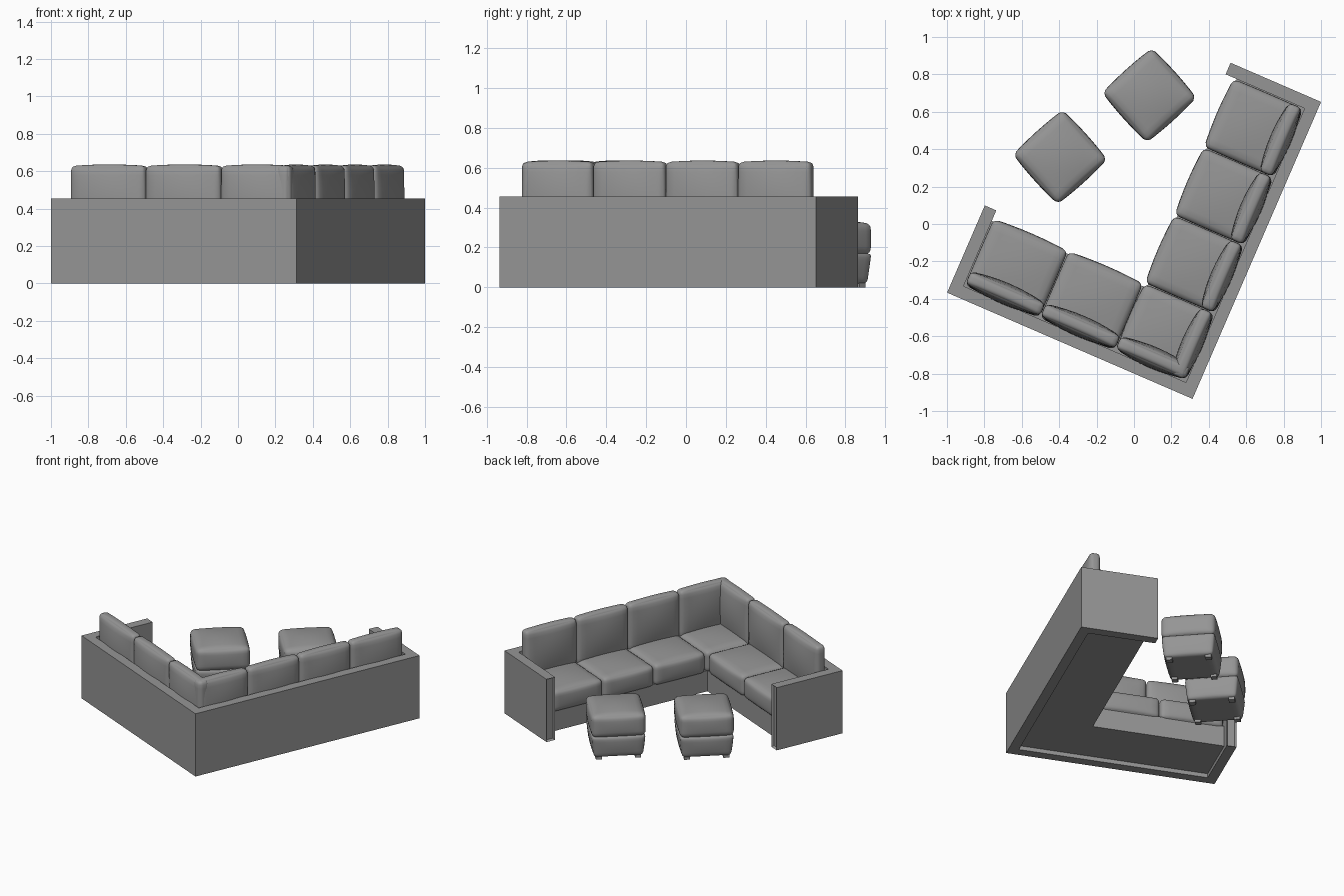
import bpy, bmesh, math
from mathutils import Vector

if "Cube" in bpy.data.objects:
    bpy.data.objects.remove(bpy.data.objects["Cube"])

fabric = bpy.data.materials.new("grey fabric")
fabric.use_nodes = True
GREY = (0.3, 0.3, 0.3, 1)
fabric.diffuse_color = GREY
fabric.node_tree.nodes["Principled BSDF"].inputs["Base Color"].default_value = GREY

CORNER, TURN = (0.313, -0.935, 0), math.radians(-23.4)   # outer corner of the sofa


def finish(name, bm, loc=CORNER, turn=TURN, smooth=True):
    bmesh.ops.recalc_face_normals(bm, faces=bm.faces)
    mesh = bpy.data.meshes.new(name)
    bm.to_mesh(mesh)
    bm.free()
    ob = bpy.data.objects.new(name, mesh)
    bpy.context.collection.objects.link(ob)
    mesh.materials.append(fabric)
    ob.location, ob.rotation_euler.z = loc, turn
    if smooth:
        bpy.ops.object.select_all(action='DESELECT')
        ob.select_set(True)
        bpy.context.view_layer.objects.active = ob
        bpy.ops.object.shade_smooth_by_angle(angle=math.radians(40))
    return ob


def prism(outline, z0, z1):
    """Extrude an outline of (run, depth) points measured from the sofa corner."""
    bm = bmesh.new()
    face = bm.faces.new([bm.verts.new((-a, b, z0)) for a, b in outline])
    top = bmesh.ops.extrude_face_region(bm, geom=[face])
    for v in top["geom"]:
        if isinstance(v, bmesh.types.BMVert):
            v.co.z = z1
    bmesh.ops.recalc_face_normals(bm, faces=bm.faces)
    return bm


def pillow(name, lo, hi, radius, bulge, loc=CORNER, turn=TURN, taper=0):
    """Rounded box whose sides swell by the bulge along each axis."""
    mid, half = (Vector(lo) + Vector(hi)) / 2, (Vector(hi) - Vector(lo)) / 2
    bm = bmesh.new()
    bmesh.ops.create_cube(bm, size=2)
    bmesh.ops.subdivide_edges(bm, edges=bm.edges, cuts=11, use_grid_fill=True)
    for v in bm.verts:
        t = Vector([math.sin(c * math.pi / 2) for c in v.co])
        p = Vector([t[i] * half[i] for i in range(3)])
        core = Vector([max(-half[i] + radius, min(half[i] - radius, p[i])) for i in range(3)])
        if (p - core).length > 0:
            p = core + (p - core).normalized() * radius
        for i in range(3):
            j, k = (i + 1) % 3, (i + 2) % 3
            p[i] += bulge[i] * t[i] * (1 - t[j] ** 2) * (1 - t[k] ** 2)
        s = 1 - taper * (1 - t.z) / 2
        v.co = mid + Vector((p.x * s, p.y * s, p.z))
    return finish(name, bm, loc, turn)


def run_pillow(name, a, b, z, radius, bulge):
    return pillow(name, (-a[1], b[0], z[0]), (-a[0], b[1], z[1]), radius, bulge)


# Back walls and arms in one shell, with shallow recesses on the arm fronts
W, LEN_A, LEN_B, ARM_A, ARM_B = 0.067, 1.43, 1.73, 0.508, 0.527
shell = prism([(0, 0), (LEN_A, 0), (LEN_A, ARM_A), (LEN_A - W, ARM_A), (LEN_A - W, W), (W, W),
               (W, LEN_B - W), (ARM_B, LEN_B - W), (ARM_B, LEN_B), (0, LEN_B)], 0, 0.455)
for f in list(shell.faces):
    c = f.calc_center_median()
    if abs(c.y - ARM_A) < 0.001 or abs(c.x + ARM_B) < 0.001:
        bmesh.ops.inset_region(shell, faces=[f], thickness=0.012, depth=-0.015)
finish("back_and_arms", shell, smooth=False)

# Plinth under the seats
FRONT = 0.462
finish("seat_base", prism([(W, W), (LEN_A - W, W), (LEN_A - W, FRONT - 0.015), (FRONT, FRONT - 0.015),
                           (FRONT, LEN_B - W), (W, LEN_B - W)], 0.03, 0.18), smooth=False)

# Seat and back cushions, along both runs
SEAT_Z, BACK_Z = (0.17, 0.32), (0.29, 0.628)
BACK = (0.083, 0.155)
long_cuts = [0.075, 0.466, 0.862, 1.258, 1.66]
short_cuts = [0.485, 0.923, 1.36]
G = 0.003
for n, (s, e) in enumerate(zip(long_cuts, long_cuts[1:])):
    span = (s + G, e - G)
    run_pillow(f"long_seat_{n}", (0.075, 0.478), span, SEAT_Z, 0.028, (0.01, 0.002, 0.018))
    run_pillow(f"long_back_{n}", BACK, span, BACK_Z, 0.024, (0.022, 0.002, 0.008))
for n, (s, e) in enumerate(zip(short_cuts, short_cuts[1:])):
    span = (s + G, e - G)
    run_pillow(f"short_seat_{n}", span, (0.075, 0.46), SEAT_Z, 0.028, (0.002, 0.01, 0.018))
    run_pillow(f"short_back_{n}", span, BACK, BACK_Z, 0.024, (0.002, 0.022, 0.008))
run_pillow("corner_back", (0.078, 0.482), BACK, BACK_Z, 0.024, (0.002, 0.022, 0.008))

# Two footstools: lower body, top cushion and four feet
H = 0.178
for n, (x, y) in enumerate([(-0.395, 0.358), (0.082, 0.688)]):
    loc, turn = (x, y, 0), math.radians(-3 + 45)
    pillow(f"footstool_body_{n}", (-H, -H, 0.018), (H, H, 0.172), 0.022, (0.008, 0.008, 0), loc, turn, 0.09)
    pillow(f"footstool_cushion_{n}", (-H, -H, 0.165), (H, H, 0.322), 0.03, (0.008, 0.008, 0.022), loc, turn)
    feet = bmesh.new()
    for sx in (-1, 1):
        for sy in (-1, 1):
            foot = bmesh.ops.create_cube(feet, size=1)["verts"]
            bmesh.ops.scale(feet, verts=foot, vec=(0.04, 0.04, 0.03))
            bmesh.ops.translate(feet, verts=foot, vec=(sx * 0.13, sy * 0.13, 0.015))
    finish(f"footstool_feet_{n}", feet, loc, turn, smooth=False)
